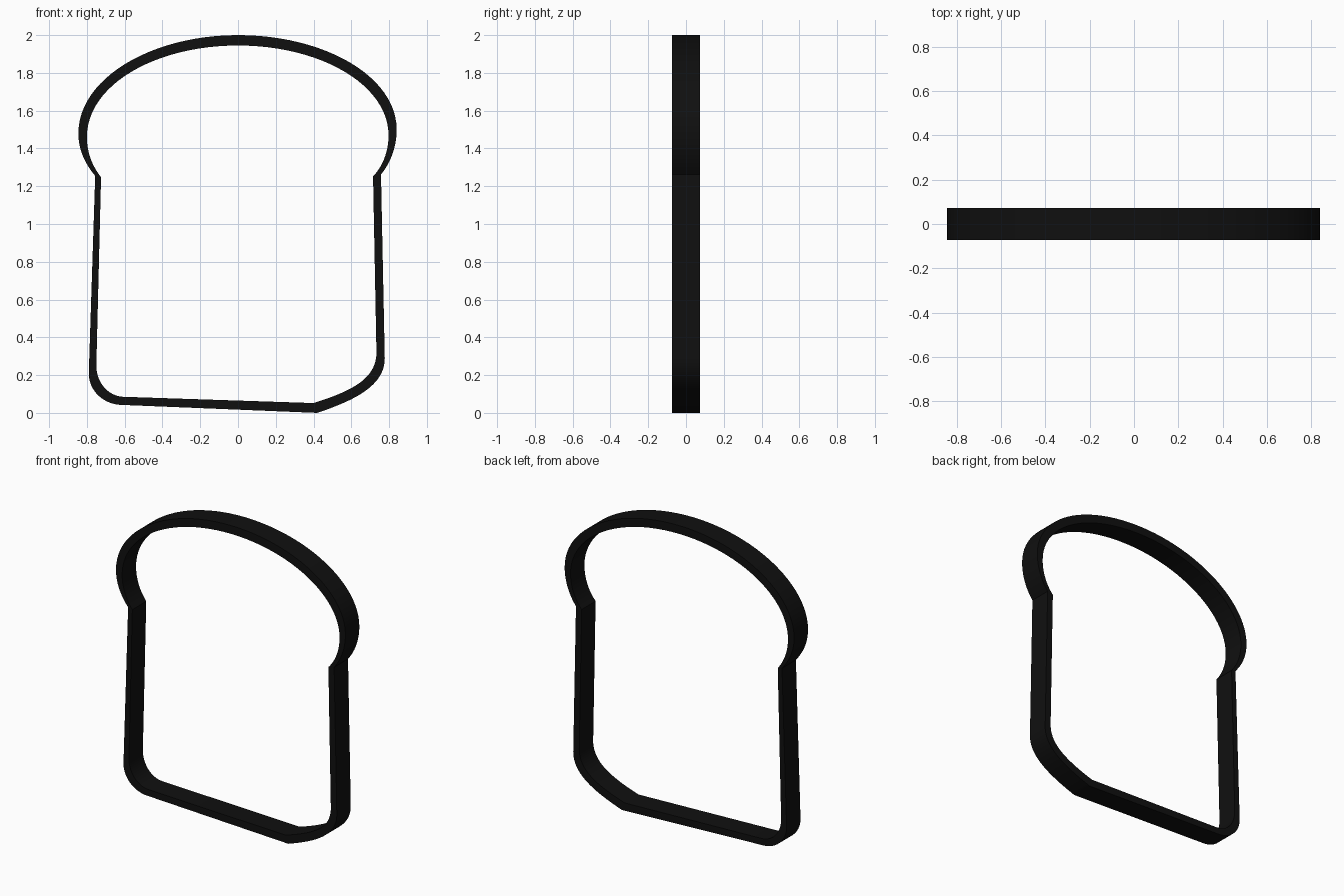
import bpy, bmesh, math
from mathutils import Vector
from mathutils.geometry import interpolate_bezier

if "Cube" in bpy.data.objects:
    bpy.data.objects.remove(bpy.data.objects["Cube"])

HALF = 0.073  # half depth of the band

# Each segment: (end x, end z) for a straight run, or two handles and an end for a curve
OUTER = [
    ((0.0, 2.0), None),
    ((0.84, 1.5), ((0.46, 2.0), (0.84, 1.78))),
    ((0.757, 1.262), ((0.84, 1.415), (0.812, 1.33))),
    ((0.777, 0.29), None),
    ((0.42, 0.0), ((0.777, 0.14), (0.61, 0.065))),
    ((-0.61, 0.042), None),
    ((-0.79, 0.21), ((-0.71, 0.042), (-0.79, 0.115))),
    ((-0.756, 1.255), None),
    ((-0.845, 1.48), ((-0.815, 1.325), (-0.845, 1.40))),
    ((0.0, 2.0), ((-0.845, 1.77), (-0.46, 2.0))),
]
INNER = [
    ((0.0, 1.945), None),
    ((0.797, 1.47), ((0.44, 1.945), (0.797, 1.735))),
    ((0.715, 1.252), ((0.797, 1.39), (0.77, 1.31))),
    ((0.733, 0.32), None),
    ((0.40, 0.052), ((0.733, 0.18), (0.60, 0.115))),
    ((-0.60, 0.085), None),
    ((-0.75, 0.25), ((-0.69, 0.085), (-0.75, 0.165))),
    ((-0.725, 1.248), None),
    ((-0.80, 1.46), ((-0.775, 1.31), (-0.80, 1.385))),
    ((0.0, 1.945), ((-0.80, 1.735), (-0.44, 1.945))),
]


def trace(path, steps=24):
    pts = [Vector((path[0][0][0], 0, path[0][0][1]))]
    for end, handles in path[1:]:
        e = Vector((end[0], 0, end[1]))
        if handles:
            h1, h2 = [Vector((x, 0, z)) for x, z in handles]
            pts += interpolate_bezier(pts[-1], h1, h2, e, steps + 1)[1:]
        else:
            pts.append(e)
    return pts[:-1]  # closed loop


# Bread-shaped band: four matching loops joined into a closed ring
bm = bmesh.new()
depth = Vector((0, HALF, 0))
loops = [[bm.verts.new(p + d) for p in trace(path)]
         for path, d in ((OUTER, -depth), (OUTER, depth), (INNER, depth), (INNER, -depth))]
n = len(loops[0])
for k in range(4):
    a, b = loops[k], loops[(k + 1) % 4]
    for i in range(n):
        j = (i + 1) % n
        bm.faces.new((a[i], a[j], b[j], b[i]))
bmesh.ops.recalc_face_normals(bm, faces=bm.faces)
mesh = bpy.data.meshes.new("bread_cutter_band")
bm.to_mesh(mesh)
bm.free()
band = bpy.data.objects.new("bread_cutter_band", mesh)
bpy.context.collection.objects.link(band)

# Black material
mat = bpy.data.materials.new("black")
mat.diffuse_color = (0.005, 0.005, 0.005, 1)
mat.use_nodes = True
mat.node_tree.nodes["Principled BSDF"].inputs["Base Color"].default_value = mat.diffuse_color
mesh.materials.append(mat)

bpy.context.view_layer.objects.active = band
band.select_set(True)
bpy.ops.object.shade_smooth_by_angle(angle=math.radians(30))
